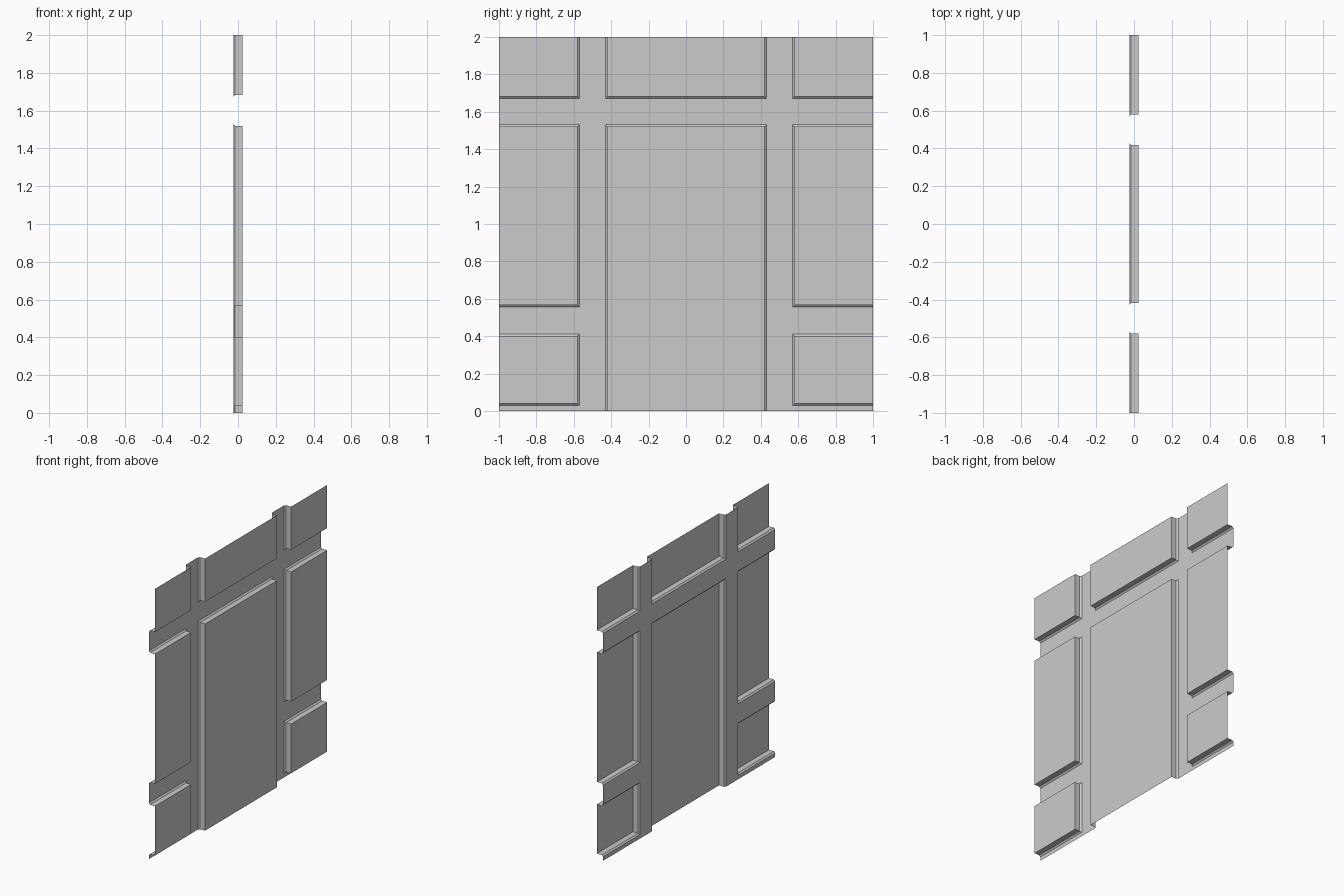
import bpy

if "Cube" in bpy.data.objects:
    bpy.data.objects.remove(bpy.data.objects["Cube"])

BACK, STEP, FACE = -0.025, -0.015, 0.025   # x depths of the sheet
INSET = 0.011                              # width of the chamfer at a panel's foot
A, B = 0.43, 0.57                          # stile edges in y
Z0, Z1, Z2, Z3, Z4 = 0.029, 0.413, 0.556, 1.531, 1.672   # rail edges in z


def make(name, verts, faces):
    me = bpy.data.meshes.new(name)
    me.from_pydata(verts, [], faces)
    ob = bpy.data.objects.new(name, me)
    bpy.context.collection.objects.link(ob)
    return ob


def rect(y0, y1, z0, z1, x):
    return [(x, y0, z0), (x, y1, z0), (x, y1, z1), (x, y0, z1)]


def strip(name, y0, y1, z0, z1):
    make(name, rect(y0, y1, z0, z1, BACK), [(0, 1, 2, 3)])


def panel(name, y0, y1, z0, z1):
    # chamfered foot, straight wall and flat face; sides on the outer border stay open
    open_side = [z0 <= 0, y1 >= 1, z1 >= 2, y0 <= -1]
    d = [0 if o else INSET for o in open_side]
    inner = (y0 + d[3], y1 - d[1], z0 + d[0], z1 - d[2])
    verts = rect(y0, y1, z0, z1, BACK) + rect(*inner, STEP) + rect(*inner, FACE)
    faces = [(8, 9, 10, 11)]
    for i in range(4):
        if not open_side[i]:
            j = (i + 1) % 4
            for k in (0, 4):
                faces.append((k + i, k + j, k + 4 + j, k + 4 + i))
    make(name, verts, faces)


# centre panels and the full-width upper rail
panel("centre_panel", -A, A, 0, Z3)
panel("centre_top_panel", -A, A, Z4, 2)
strip("upper_rail", -1, 1, Z3, Z4)

# side panels, stiles and short rails on both sides
for side, s in (("left", -1), ("right", 1)):
    ya, yb = sorted((s * B, s * 1.0))
    for part, z0, z1 in (("lower", Z0, Z1), ("middle", Z2, Z3), ("top", Z4, 2)):
        panel(f"{side}_{part}_panel", ya, yb, z0, z1)
    for part, z0, z1 in (("bottom", 0, Z0), ("lower", Z1, Z2)):
        strip(f"{side}_{part}_rail", ya, yb, z0, z1)
    ya, yb = sorted((s * A, s * B))
    strip(f"{side}_stile", ya, yb, 0, Z3)
    strip(f"{side}_top_stile", ya, yb, Z4, 2)
